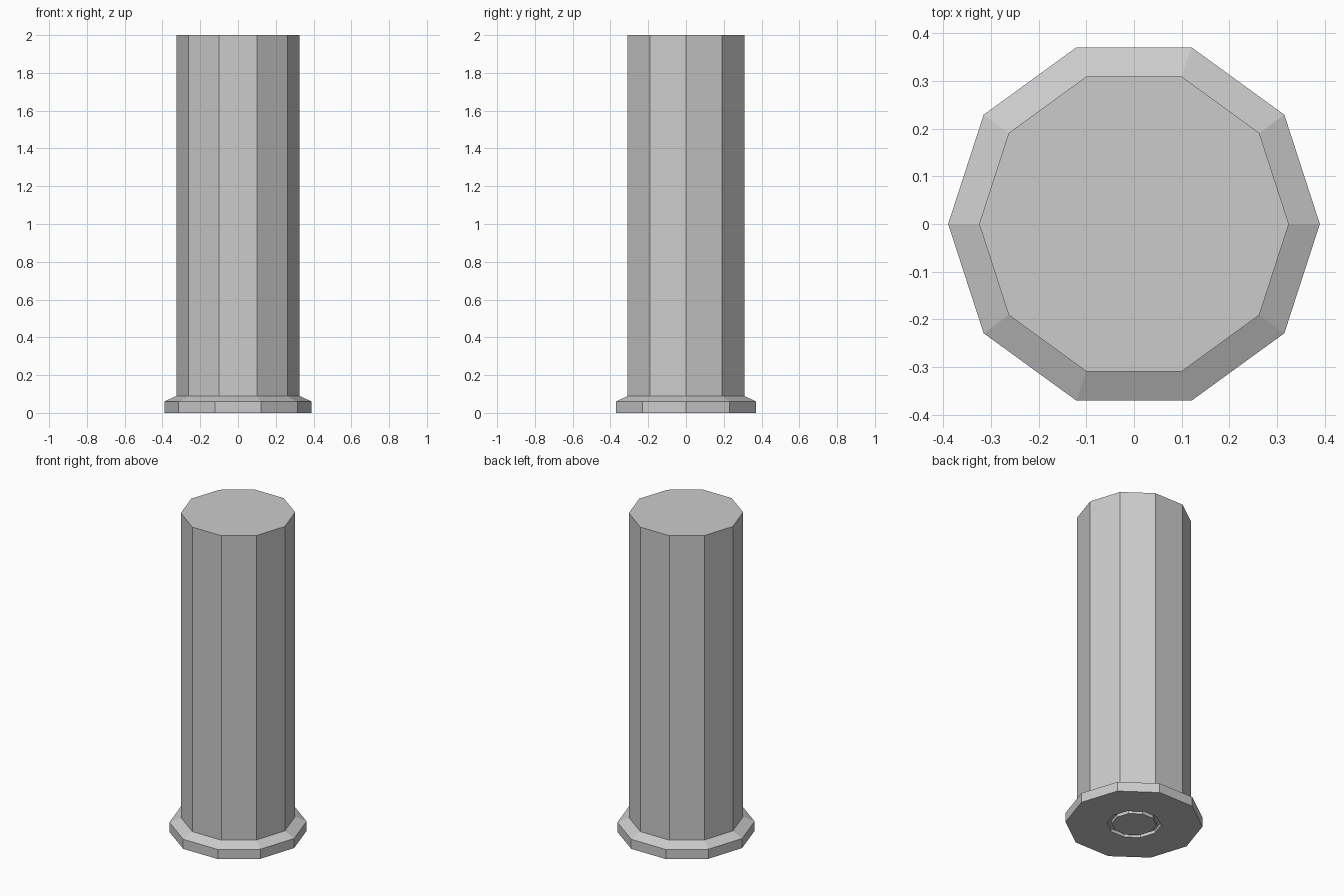
import bpy
import bmesh
from math import cos, sin, tau

if "Cube" in bpy.data.objects:
    bpy.data.objects.remove(bpy.data.objects["Cube"])

SIDES = 10


def lathe(name, profile):
    """Ten-sided solid from (radius, z) rings, capped at both ends."""
    bm = bmesh.new()
    rings = [[bm.verts.new((r * cos(tau * i / SIDES), r * sin(tau * i / SIDES), z))
              for i in range(SIDES)] for r, z in profile]
    for a, b in zip(rings, rings[1:]):
        for i in range(SIDES):
            j = (i + 1) % SIDES
            bm.faces.new((a[i], a[j], b[j], b[i]))
    bm.faces.new(rings[0][::-1])
    bm.faces.new(rings[-1])
    bmesh.ops.recalc_face_normals(bm, faces=bm.faces)
    mesh = bpy.data.meshes.new(name)
    bm.to_mesh(mesh)
    bm.free()
    obj = bpy.data.objects.new(name, mesh)
    bpy.context.collection.objects.link(obj)
    return obj


# Column with flared foot; the underside has a narrow ring groove around a centre plug
lathe("flanged_column", [
    (0.127, 0.0), (0.127, 0.02), (0.155, 0.02), (0.155, 0.0),
    (0.39, 0.0), (0.39, 0.06), (0.325, 0.09), (0.325, 2.0),
])
